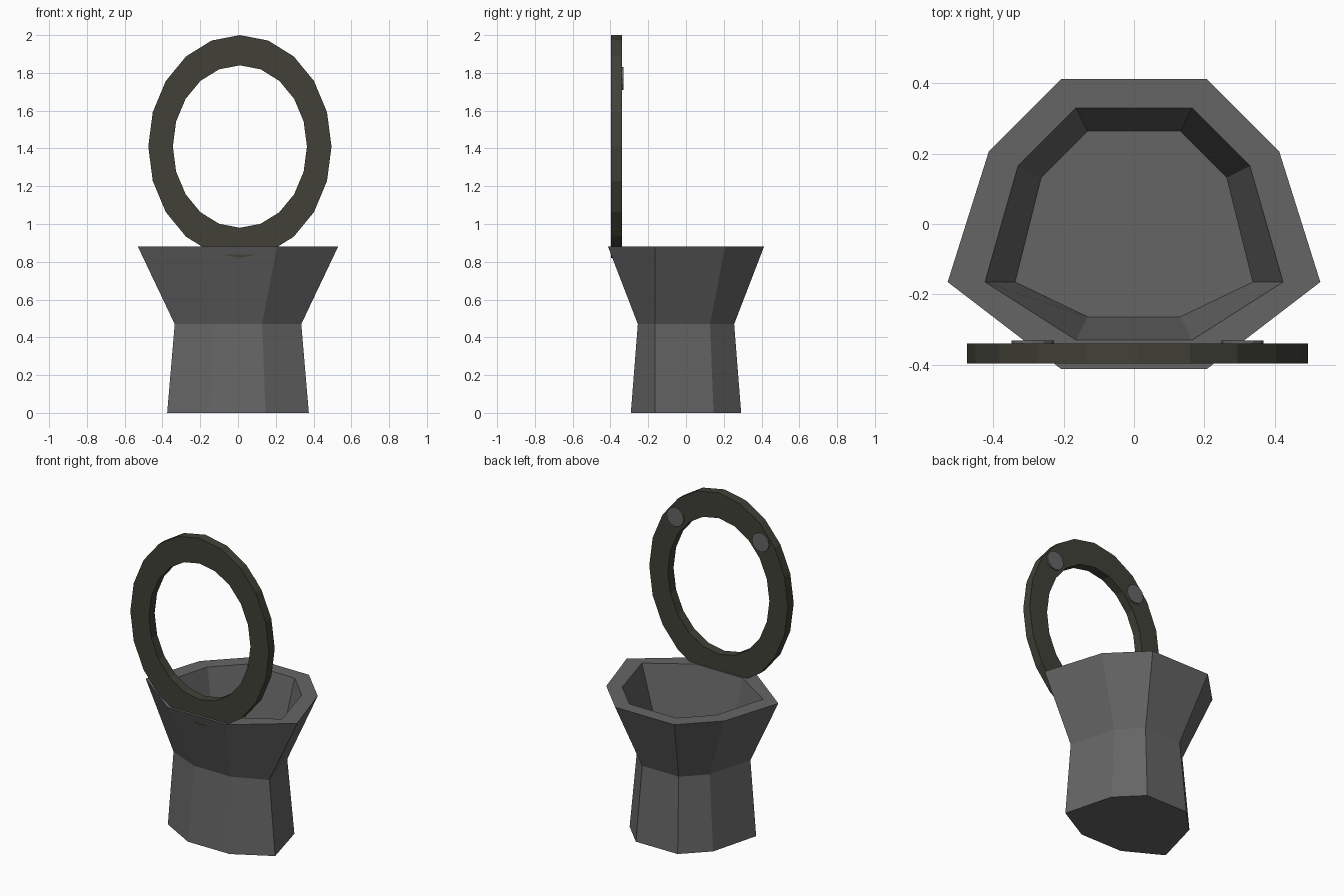
import bpy, bmesh, math

if "Cube" in bpy.data.objects:
    bpy.data.objects.remove(bpy.data.objects["Cube"])


def material(name, rgb):
    m = bpy.data.materials.new(name)
    m.diffuse_color = (*rgb, 1)
    m.use_nodes = True
    m.node_tree.nodes["Principled BSDF"].inputs["Base Color"].default_value = m.diffuse_color
    return m


GREY = material("stone grey", (0.13, 0.13, 0.13))
DARK = material("dark olive", (0.053, 0.053, 0.039))


def finish(name, bm, mat):
    bmesh.ops.recalc_face_normals(bm, faces=bm.faces)
    mesh = bpy.data.meshes.new(name)
    bm.to_mesh(mesh)
    bm.free()
    mesh.materials.append(mat)
    obj = bpy.data.objects.new(name, mesh)
    bpy.context.collection.objects.link(obj)
    return obj


def bridge(bm, a, b):
    n = len(a)
    for i in range(n):
        j = (i + 1) % n
        bm.faces.new((a[i], a[j], b[j], b[i]))


# Bowl: eight-sided section, its widest corners stay at one depth
def section(bm, half, wide, z):
    right = [(half / 2, -half), (wide, -0.165), (half, half / 2), (half / 2, half)]
    pts = right + [(-x, y) for x, y in reversed(right)]
    return [bm.verts.new((x, y, z)) for x, y in pts]


# half depth, half width, height: foot, waist, rim, inner rim, inner floor
LEVELS = [(0.292, 0.375, 0), (0.255, 0.335, 0.47), (0.413, 0.53, 0.88),
          (0.33, 0.424, 0.88), (0.264, 0.338, 0.56)]
bm = bmesh.new()
rings = [section(bm, *level) for level in LEVELS]
for lower, upper in zip(rings, rings[1:]):
    bridge(bm, lower, upper)
bm.faces.new(rings[0])
bm.faces.new(rings[-1])
finish("bowl", bm, GREY)


# Raised seat: twenty-sided oval ring standing at the front rim
CX, CZ, FRONT, BACK = 0.01, 1.41, -0.397, -0.34


def oval(bm, rx, rz, y, n=20, cx=CX, cz=CZ):
    return [bm.verts.new((cx + rx * math.sin(math.tau * i / n), y,
                          cz + rz * math.cos(math.tau * i / n))) for i in range(n)]


bm = bmesh.new()
loops = [oval(bm, 0.485, 0.59, FRONT), oval(bm, 0.485, 0.59, BACK),
         oval(bm, 0.355, 0.43, BACK), oval(bm, 0.355, 0.43, FRONT)]
for i in range(4):
    bridge(bm, loops[i], loops[(i + 1) % 4])
finish("seat", bm, DARK)

# Round rubber pads on the inner side of the seat
for side, name in ((-1, "left_pad"), (1, "right_pad")):
    bm = bmesh.new()
    a, b = [oval(bm, 0.06, 0.06, y, 12, CX + side * 0.298, 1.77)
            for y in (BACK - 0.005, -0.331)]
    bridge(bm, a, b)
    bm.faces.new(a)
    bm.faces.new(b)
    finish(name, bm, GREY)
